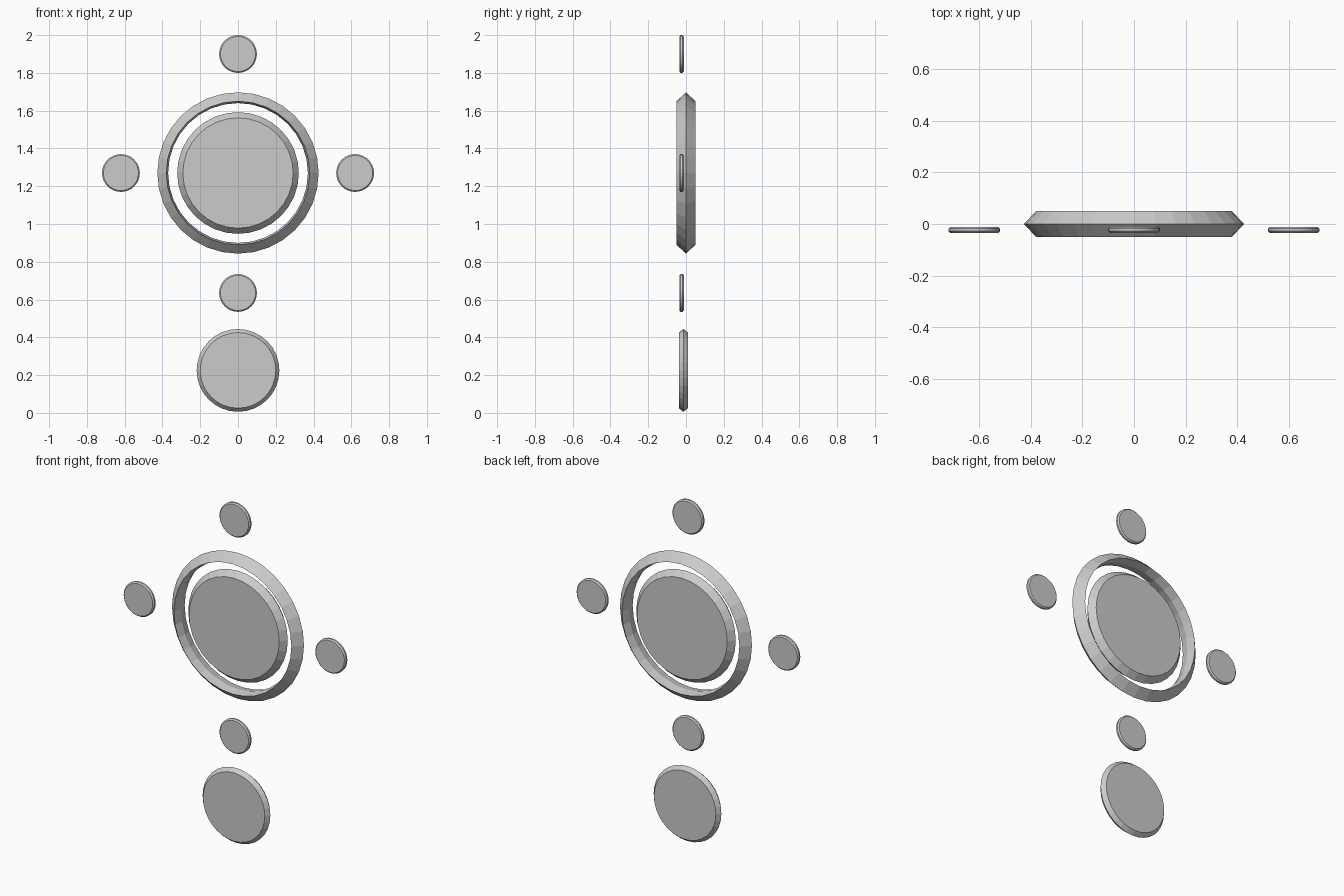
import bpy
from math import cos, sin, tau

if "Cube" in bpy.data.objects:
    bpy.data.objects.remove(bpy.data.objects["Cube"])

SEG = 32


def lathe(name, profile, x, y, z, closed=False):
    """Spin (radius, depth) points around a y-facing axis; open profiles get flat caps."""
    verts = [(r * sin(tau * i / SEG), d, r * cos(tau * i / SEG))
             for r, d in profile for i in range(SEG)]
    n = len(profile)
    faces = []
    for k in range(n if closed else n - 1):
        a, b = k * SEG, (k + 1) % n * SEG
        for i in range(SEG):
            j = (i + 1) % SEG
            faces.append((a + i, a + j, b + j, b + i))
    if not closed:
        faces.append(tuple(reversed(range(SEG))))
        faces.append(tuple(range((n - 1) * SEG, n * SEG)))
    mesh = bpy.data.meshes.new(name)
    mesh.from_pydata(verts, [], faces)
    mesh.update()
    ob = bpy.data.objects.new(name, mesh)
    ob.location = (x, y, z)
    bpy.context.collection.objects.link(ob)
    return ob


def disc(name, r, face_r, half, x, y, z):
    """Disc with a pointed, bevelled rim."""
    return lathe(name, [(face_r, -half), (r, 0), (face_r, half)], x, y, z)


CZ = 1.27

# Outer ring with a sharp outer ridge and a shallow inner ridge
lathe("outer_ring", [(0.38, -0.05), (0.427, 0), (0.38, 0.05), (0.37, 0)],
      0, 0, CZ, closed=True)

# Large centre disc and lower disc
disc("centre_disc", 0.322, 0.292, 0.036, 0, 0, CZ)
disc("lower_disc", 0.219, 0.2, 0.024, 0, -0.014, 0.225)

# Four small discs around the ring
for name, x, z in (("top_disc", 0, 1.9), ("bottom_disc", 0, 0.635),
                   ("left_disc", -0.62, CZ), ("right_disc", 0.62, CZ)):
    lathe(name, [(0.093, -0.012), (0.1, -0.005), (0.1, 0.005), (0.093, 0.012)],
          x, -0.023, z)
